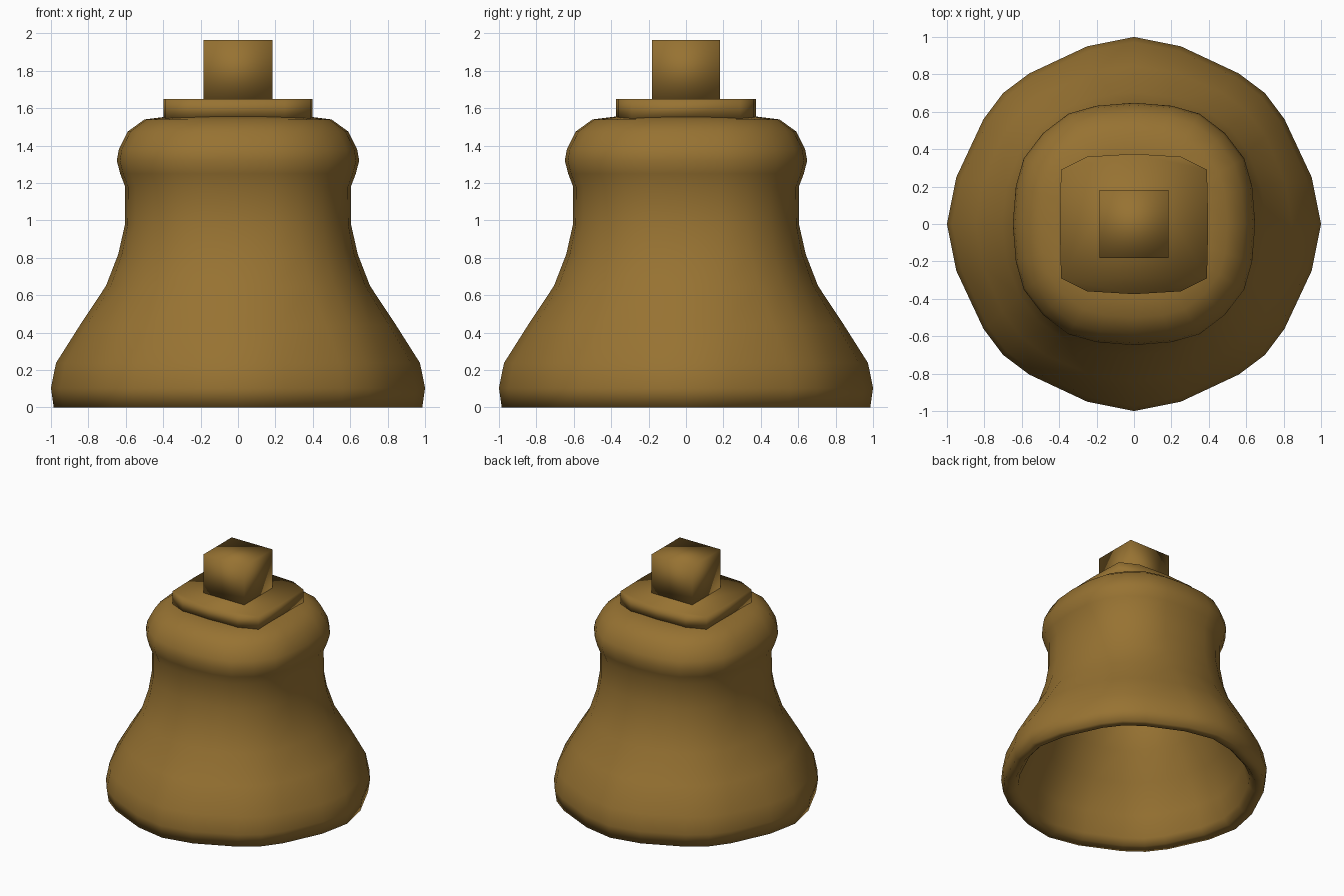
import bpy, bmesh

if "Cube" in bpy.data.objects:
    bpy.data.objects.remove(bpy.data.objects["Cube"])

bronze = bpy.data.materials.new("bronze")
bronze.diffuse_color = (0.31, 0.17, 0.032, 1)
bronze.use_nodes = True
bronze.node_tree.nodes["Principled BSDF"].inputs["Base Color"].default_value = bronze.diffuse_color

# Quarter outlines: the mouth is round, the shoulder is a rounded square
ROUND = [(1, 0), (.95, .25), (.805, .56), (.7, .7), (.56, .805), (.25, .95)]
SQUARE = [(1, 0), (.975, .31), (.91, .54), (.75, .75), (.54, .91), (.31, .975)]


def bell_ring(r, z):
    t = min(1, max(0, (z - .24) / .74))
    quarter = [((a + (c - a) * t) * r, (b + (d - b) * t) * r)
               for (a, b), (c, d) in zip(ROUND, SQUARE)]
    ring = []
    for _ in range(4):
        ring += quarter
        quarter = [(-y, x) for x, y in quarter]
    return [(x, y, z) for x, y in ring]


def loft(name, rings):
    bm = bmesh.new()
    loops = [[bm.verts.new(p) for p in ring] for ring in rings]
    n = len(loops[0])
    for a, b in zip(loops, loops[1:]):
        for i in range(n):
            j = (i + 1) % n
            bm.faces.new((a[i], a[j], b[j], b[i]))
    bm.faces.new(loops[0])
    bm.faces.new(loops[-1])
    bmesh.ops.recalc_face_normals(bm, faces=bm.faces)
    for f in bm.faces:
        f.smooth = True
    me = bpy.data.meshes.new(name)
    bm.to_mesh(me)
    bm.free()
    me.materials.append(bronze)
    ob = bpy.data.objects.new(name, me)
    bpy.context.collection.objects.link(ob)
    return ob


# Hollow bell: inside from the ceiling down, round the lip, then up the outside
profile = [(.4, 1.42), (.49, 1.3), (.49, 1.0), (.52, .82), (.59, .65), (.71, .44),
           (.83, .22), (.87, .05), (.91, .005), (.985, 0), (1, .104), (.973, .238),
           (.845, .44), (.706, .65), (.64, .82), (.605, .976), (.603, 1.18),
           (.63, 1.25), (.648, 1.32), (.637, 1.38), (.59, 1.475), (.5, 1.54),
           (.38, 1.555)]
loft("bell_body", [bell_ring(r, z) for r, z in profile])

# Crown plate, mirrored from one quarter outline
q = [(.397, 0), (.39, .29), (.25, .36), (0, .375)]
half = q + [(-x, y) for x, y in q[-2::-1]]
plate = half + [(x, -y) for x, y in half[-2:0:-1]]
loft("crown_plate", [[(x, y, z) for x, y in plate] for z in (1.545, 1.65)])

# Square hanging block
block = [(.185, .183), (-.185, .183), (-.185, -.183), (.185, -.183)]
loft("hanging_block", [[(x, y, z) for x, y in block] for z in (1.64, 1.965)])
